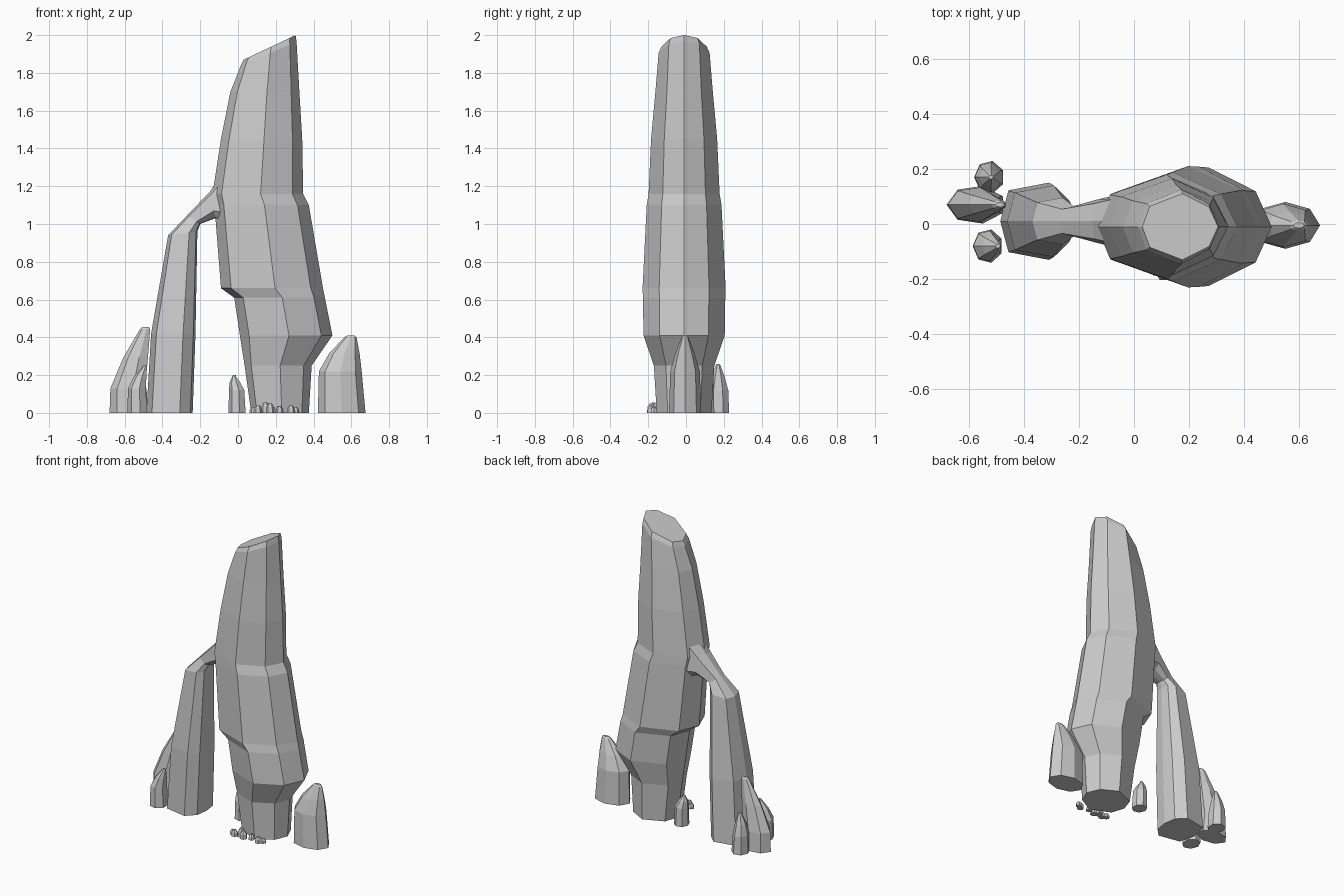
import bpy, bmesh, math

if "Cube" in bpy.data.objects:
    bpy.data.objects.remove(bpy.data.objects["Cube"])

stone = bpy.data.materials.new("grey stone")
stone.use_nodes = True
stone.diffuse_color = (0.6, 0.6, 0.6, 1)
stone.node_tree.nodes["Principled BSDF"].inputs["Base Color"].default_value = (0.6, 0.6, 0.6, 1)


def regular_section(sides):
    """Cross-section as (fraction across x, fraction of half depth) pairs."""
    angles = [2 * math.pi * i / sides for i in range(sides)]
    return [((1 - math.cos(a)) / 2, -math.sin(a)) for a in angles]


def mirrored_section(side):
    """Section with a left and right ridge and matching front and back corners."""
    front = [(t, -s) for t, s in side]
    back = [(t, s) for t, s in reversed(side)]
    return [(0, 0)] + front + [(1, 0)] + back


def loft(name, section, rings, y=0.0):
    """Skin rings given as (left x, left z, right x, right z, half depth)."""
    bm = bmesh.new()
    loops = []
    for left, z_left, right, z_right, depth in rings:
        loops.append([
            bm.verts.new((left + (right - left) * t, y + depth * s, z_left + (z_right - z_left) * t))
            for t, s in section
        ])
    count = len(section)
    for low, high in zip(loops, loops[1:]):
        for i in range(count):
            j = (i + 1) % count
            bm.faces.new((low[i], low[j], high[j], high[i]))
    bm.faces.new(loops[0])
    bm.faces.new(loops[-1])
    bmesh.ops.recalc_face_normals(bm, faces=bm.faces)
    mesh = bpy.data.meshes.new(name)
    bm.to_mesh(mesh)
    bm.free()
    mesh.materials.append(stone)
    obj = bpy.data.objects.new(name, mesh)
    bpy.context.collection.objects.link(obj)
    return obj


def level(rings):
    """Expand flat rings (z, left, right, depth) to the full ring form."""
    return [(left, z, right, z, depth) for z, left, right, depth in rings]


def rock(name, left, right, y, depth, shoulder, peak_x, height, sides=7):
    """Standing stone with straight lower walls and a leaning tip."""
    width = right - left
    tip = width * 0.13
    middle = (shoulder + height) / 2
    loft(name, regular_section(sides), level([
        (0, left, right, depth),
        (shoulder, left + width * 0.02, right - width * 0.08, depth * 0.92),
        (middle, (left + peak_x - tip) / 2 - width * 0.04, (right + peak_x + tip) / 2 - width * 0.03, depth * 0.6),
        (height - 0.01, peak_x - tip, peak_x + tip, depth * 0.22),
        (height, peak_x - tip * 0.5, peak_x + tip * 0.7, depth * 0.12),
    ]), y)


# Main tower: narrow foot, overhanging belly, tapering and slanted top
tower_section = mirrored_section([(0.1, 0.62), (0.53, 1), (0.88, 0.6)])
tower = level([
    (0, 0.07, 0.375, 0.145),
    (0.25, 0.035, 0.39, 0.16),
    (0.41, 0.01, 0.5, 0.215),
    (0.61, -0.02, 0.46, 0.218),
    (0.66, -0.09, 0.45, 0.22),
    (1.1, -0.125, 0.375, 0.198),
    (1.16, -0.135, 0.345, 0.188),
    (1.45, -0.09, 0.34, 0.175),
    (1.7, -0.04, 0.325, 0.152),
])
tower += [(0.015, 1.84, 0.31, 1.965, 0.135), (0.03, 1.87, 0.305, 2.0, 0.12)]
loft("stone_tower", tower_section, tower, -0.01)

# Side pillar bending over into the bridge that meets the tower
pillar_section = mirrored_section([(0.12, 0.8), (0.72, 1), (0.95, 0.6)])
pillar = level([(0, -0.485, -0.24, 0.14), (0.42, -0.46, -0.225, 0.13)])
pillar += [
    (-0.37, 0.94, -0.215, 0.96, 0.085),
    (-0.27, 1.045, -0.2, 1.0, 0.055),
    (-0.15, 1.17, -0.12, 1.03, 0.08),
    (-0.08, 1.27, -0.03, 0.98, 0.1),
]
loft("side_pillar_and_bridge", pillar_section, pillar, 0.01)

# Standing stones around the base
rock("right_outer_stone", -0.68, -0.465, 0.07, 0.07, 0.13, -0.49, 0.455)
rock("right_front_stone", -0.585, -0.475, -0.08, 0.062, 0.13, -0.495, 0.25)
rock("right_back_stone", -0.58, -0.47, 0.17, 0.06, 0.12, -0.52, 0.26)
rock("inner_stone", -0.05, 0.045, 0.05, 0.05, 0.12, -0.02, 0.2)
rock("left_outer_stone", 0.423, 0.675, -0.005, 0.085, 0.22, 0.595, 0.41, 8)

# Pebbles along the tower foot
pebbles = [(0.08, 0.03), (0.105, 0.04), (0.145, 0.055), (0.17, 0.05), (0.22, 0.035), (0.28, 0.04), (0.305, 0.03)]
for index, (x, height) in enumerate(pebbles):
    radius = 0.012 + height * 0.25
    y = -0.17 - 0.015 * (index % 2)
    loft("pebble_%d" % (index + 1), regular_section(6), level([
        (0, x - radius, x + radius, radius),
        (height * 0.6, x - radius * 0.9, x + radius * 0.9, radius * 0.9),
        (height, x - radius * 0.4, x + radius * 0.4, radius * 0.4),
    ]), y)
